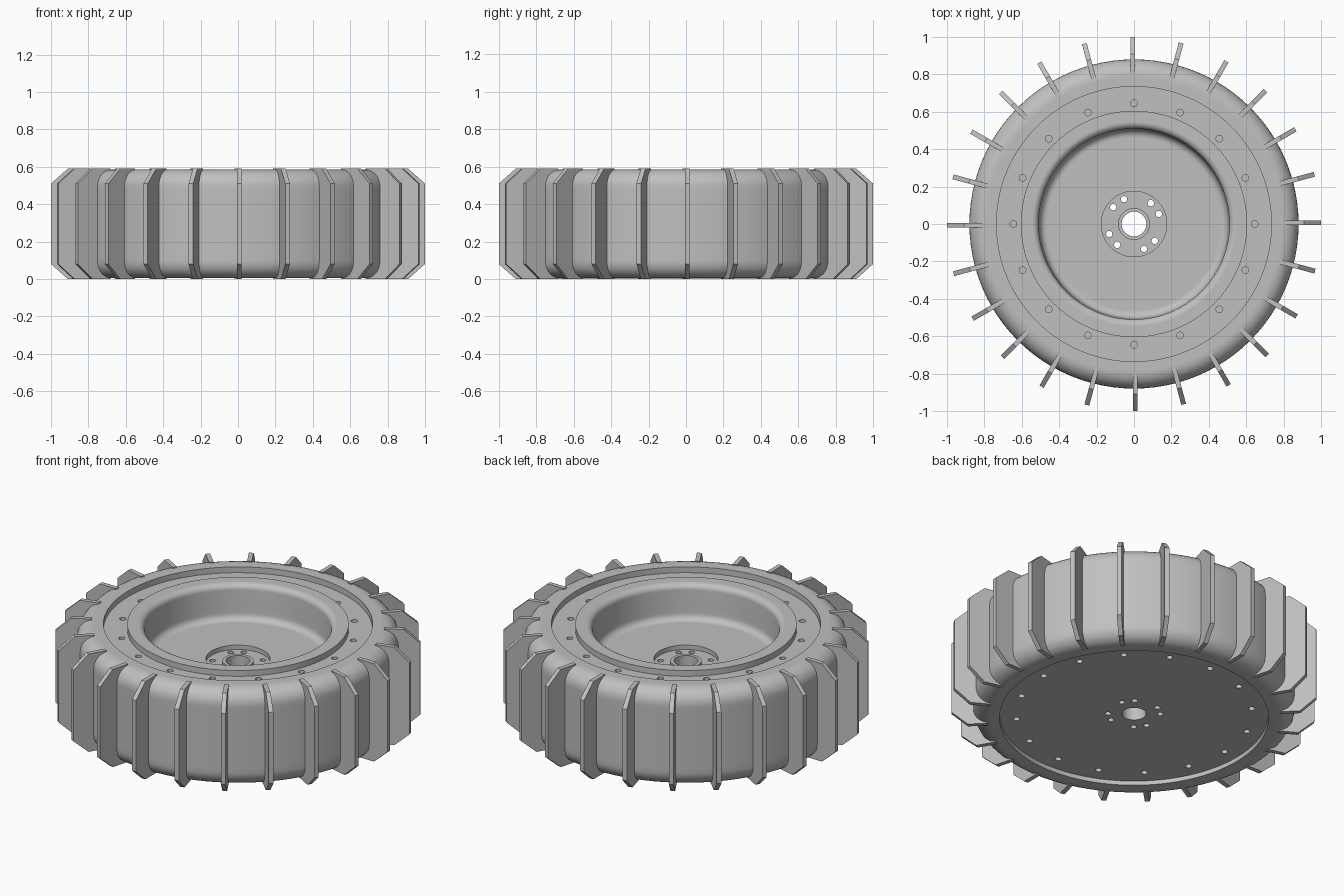
import bpy, bmesh
from math import sin, cos, pi, radians
from mathutils import Matrix

cube = bpy.data.objects.get("Cube")
if cube:
    bpy.data.objects.remove(cube, do_unlink=True)

grey = bpy.data.materials.new("plain grey")
grey.use_nodes = True
tone = (0.527, 0.527, 0.527, 1)
grey.diffuse_color = tone
grey.node_tree.nodes["Principled BSDF"].inputs["Base Color"].default_value = tone


def make_object(name, bm):
    bmesh.ops.recalc_face_normals(bm, faces=bm.faces)
    mesh = bpy.data.meshes.new(name)
    bm.to_mesh(mesh)
    bm.free()
    mesh.materials.append(grey)
    obj = bpy.data.objects.new(name, mesh)
    bpy.context.collection.objects.link(obj)
    return obj


def arc(r, z, radius, start, end, steps=8):
    """Points of a rounded corner in the (radius, height) plane."""
    angles = [radians(start + (end - start) * i / steps) for i in range(steps + 1)]
    return [(r + radius * cos(a), z + radius * sin(a)) for a in angles]


def lathe(name, profile, segments=96):
    """Turn a closed profile around the vertical axis."""
    bm = bmesh.new()
    rings = []
    for i in range(segments):
        a = 2 * pi * i / segments
        rings.append([bm.verts.new((r * cos(a), r * sin(a), z)) for r, z in profile])
    n = len(profile)
    for i in range(segments):
        here, there = rings[i], rings[(i + 1) % segments]
        for j in range(n):
            k = (j + 1) % n
            bm.faces.new((here[j], there[j], there[k], here[k]))
    return make_object(name, bm)


def shade(obj):
    bpy.ops.object.select_all(action='DESELECT')
    obj.select_set(True)
    bpy.context.view_layer.objects.active = obj
    bpy.ops.object.shade_smooth_by_angle(angle=radians(32))


# Tyre with rounded shoulders
TOP, LOW = 0.585, 0.004
tyre = lathe("tyre", [(0.735, LOW), (0.785, LOW)]
             + arc(0.79, LOW + 0.09, 0.09, -90, 0)
             + [(0.88, 0.12), (0.88, 0.47)]
             + arc(0.79, TOP - 0.09, 0.09, 0, 90)
             + [(0.785, TOP), (0.735, TOP)])
shade(tyre)

# Wheel disc: flat back, bolted flange, raised lip, deep bowl, sunken hub with boss
FLANGE, FLOOR, HUB, BACK = 0.55, 0.375, 0.348, 0.03
wheel = lathe("wheel_disc", [(0.066, BACK), (0.738, BACK), (0.738, FLANGE), (0.605, FLANGE),
                             (0.605, TOP), (0.55, TOP)]
              + arc(0.545, TOP - 0.035, 0.035, 90, 180)
              + [(0.507, 0.44)]
              + arc(0.465, FLOOR + 0.04, 0.04, 0, -90)
              + [(0.46, FLOOR), (0.175, FLOOR), (0.175, HUB), (0.085, HUB),
                 (0.085, HUB + 0.015), (0.066, HUB + 0.015)])

# Bolt holes: blind ones on both faces of the flange, open ones through the hub
cut = bmesh.new()


def add_hole(radius, angle, size, low, high):
    spot = Matrix.Translation((radius * cos(angle), radius * sin(angle), (low + high) / 2))
    bmesh.ops.create_cone(cut, cap_ends=True, segments=16, radius1=size, radius2=size,
                          depth=high - low, matrix=spot)


for i in range(16):
    a = 2 * pi * i / 16
    add_hole(0.645, a, 0.018, FLANGE - 0.05, FLANGE + 0.05)
    add_hole(0.645, a, 0.018, BACK - 0.05, BACK + 0.05)
for i in range(4):
    for turn in (22, 51):
        add_hole(0.143, radians(turn + 90 * i), 0.017, BACK - 0.1, FLOOR + 0.1)
cutter = make_object("hole_cutter", cut)
cutter.hide_render = True
boolean = wheel.modifiers.new("holes", 'BOOLEAN')
boolean.operation = 'DIFFERENCE'
boolean.solver = 'EXACT'
boolean.object = cutter
bpy.context.view_layer.objects.active = wheel
bpy.ops.object.modifier_apply(modifier=boolean.name)
bpy.data.objects.remove(cutter, do_unlink=True)
shade(wheel)

# Paddle blades around the tread, set slightly to one side of the radial line
blade = [(0.80, 0), (0.91, 0), (1.0, 0.08), (1.0, 0.51), (0.91, 0.59), (0.80, 0.59)]
bm = bmesh.new()
for i in range(24):
    spin = Matrix.Rotation(2 * pi * i / 24, 3, 'Z')
    sides = []
    for y in (-0.006, 0.02):
        verts = [bm.verts.new((r, y, z)) for r, z in blade]
        for v in verts:
            v.co = spin @ v.co
        sides.append(verts)
        bm.faces.new(verts)
    for j in range(len(blade)):
        k = (j + 1) % len(blade)
        bm.faces.new((sides[0][j], sides[0][k], sides[1][k], sides[1][j]))
make_object("paddle_blades", bm)
